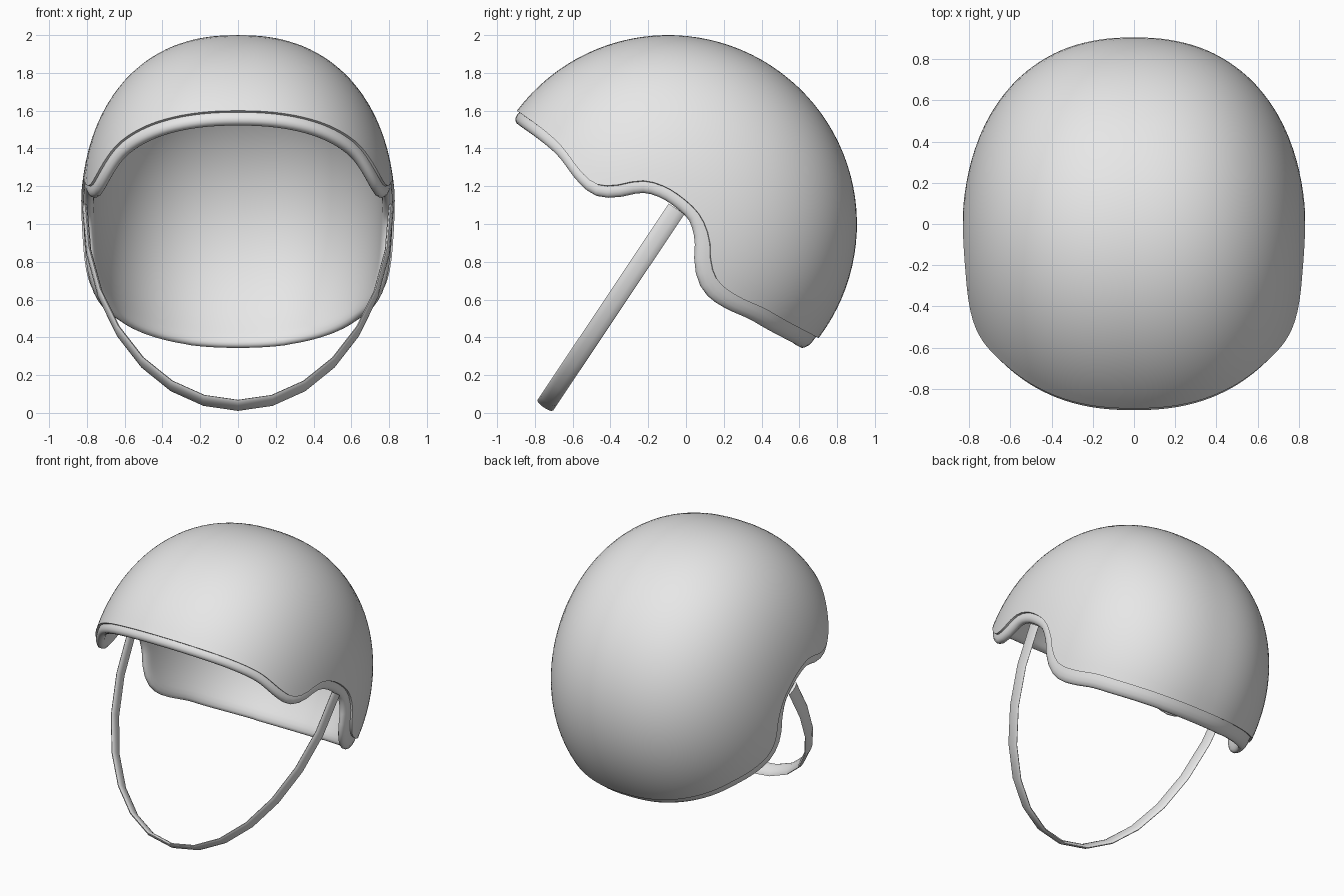
import bpy, bmesh, math
from mathutils import Vector

if "Cube" in bpy.data.objects:
    bpy.data.objects.remove(bpy.data.objects["Cube"], do_unlink=True)

grey = bpy.data.materials.new("plain_grey")
grey.use_nodes = True
grey.diffuse_color = (0.8, 0.8, 0.8, 1)
grey.node_tree.nodes["Principled BSDF"].inputs["Base Color"].default_value = (0.8, 0.8, 0.8, 1)

HALF_WIDTH, POWER = 0.835, 2.3
COLUMNS, ROWS = 128, 26
# Rim height along the helmet's own length, front (-1) to back (1)
RIM = [(-1, 0), (-.846, .003), (-.708, -.008), (-.537, -.055), (-.436, -.06),
       (-.358, -.014), (-.254, .097), (-.146, .145), (-.024, .157), (.109, .138),
       (.224, .068), (.312, -.033), (.4, -.085), (.526, -.085), (.68, -.052),
       (.806, -.036), (1, -.005)]
# Rolled liner edge: (share of the overhang, scale towards the centre)
BEAD = [(0, .985), (.3, .986), (.6, .984), (.85, .975), (.97, .964), (1, .952),
        (.96, .94), (.85, .931), (.6, .922), (.3, .919), (0, .918)]


def rim_height(u):
    """Smooth curve through the rim points."""
    u = max(-1, min(1, u))
    i = max(j for j in range(len(RIM) - 1) if RIM[j][0] <= u)

    def slope(j):
        a, b = RIM[max(j - 1, 0)], RIM[min(j + 1, len(RIM) - 1)]
        return (b[1] - a[1]) / (b[0] - a[0])
    (u0, v0), (u1, v1) = RIM[i], RIM[i + 1]
    h = u1 - u0
    t = (u - u0) / h
    return ((1 + 2 * t) * (1 - t) ** 2 * v0 + t * (1 - t) ** 2 * h * slope(i)
            + t * t * (3 - 2 * t) * v1 + t * t * (t - 1) * h * slope(i + 1))


def on_shell(d, scale=1):
    """Push a direction out to the rounded shell shape."""
    size = (abs(d.x / HALF_WIDTH) ** POWER + math.hypot(d.y, d.z) ** POWER) ** (1 / POWER)
    return d * (scale / size)


def place(p):
    """Tilt the helmet back and lift it into place."""
    return Vector((p.x, -.095 + .8 * p.y + .6 * p.z, 1 - .6 * p.y + .8 * p.z))


def finish(bm, name, angle):
    bmesh.ops.recalc_face_normals(bm, faces=bm.faces)
    mesh = bpy.data.meshes.new(name)
    bm.to_mesh(mesh)
    bm.free()
    mesh.materials.append(grey)
    obj = bpy.data.objects.new(name, mesh)
    bpy.context.collection.objects.link(obj)
    bpy.ops.object.select_all(action='DESELECT')
    obj.select_set(True)
    bpy.context.view_layer.objects.active = obj
    bpy.ops.object.shade_smooth_by_angle(angle=math.radians(angle))
    return obj


def bridge(bm, a, b):
    for i in range(len(a)):
        j = (i + 1) % len(a)
        bm.faces.new((a[i], a[j], b[j], b[i]))


# Rim points and the direction in which the liner overhangs
rim, overhang = [], []
for c in range(COLUMNS):
    t = math.tau * c / COLUMNS
    u = -math.cos(t)
    v = rim_height(u)
    x = HALF_WIDTH * max(0, 1 - math.hypot(u, v) ** POWER) ** (1 / POWER)
    rim.append(Vector((math.copysign(x, math.sin(t)), u, v)))
    grade = (rim_height(u + .01) - rim_height(u - .01)) / .02
    if abs(u) > .97:
        grade = 0
    width = .058 + .045 * max(0, min(1, (u - .1) / .35))
    overhang.append(Vector((0, grade, -1)).normalized() * width)

# Helmet: outer shell, stepped rolled edge and inner lining in one skin
bm = bmesh.new()
pole = Vector((0, 0, 1))


def dome_ring(share, scale):
    return [bm.verts.new(place(on_shell(pole.slerp(r.normalized(), share), scale))) for r in rim]


rings = [dome_ring(i / ROWS, 1) for i in range(1, ROWS + 1)]
rings += [[bm.verts.new(place(on_shell(r + o * f, k))) for r, o in zip(rim, overhang)]
          for f, k in BEAD]
rings += [dome_ring(i / ROWS, .918) for i in range(ROWS - 1, 0, -1)]
for a, b in zip(rings, rings[1:]):
    bridge(bm, a, b)
for ring, scale in ((rings[0], 1), (rings[-1], .918)):
    tip = bm.verts.new(place(on_shell(pole, scale)))
    for i in range(COLUMNS):
        bm.faces.new((tip, ring[i], ring[(i + 1) % COLUMNS]))
finish(bm, "helmet_shell", 50)

# Chin strap: flattened tube along a half ellipse in a sloping plane
bm = bmesh.new()
SEGMENTS, SIDES = 14, 10
top, bottom = Vector((0, -.05, 1.08)), Vector((0, -.745, .04))
drop = bottom - top
down = drop.normalized()
across = Vector((0, -down.z, down.y))
loops = []
for s in range(SEGMENTS + 1):
    t = math.pi * s / SEGMENTS
    centre = top + drop * math.sin(t) + Vector((.81 * math.cos(t), 0, 0))
    outward = (Vector((math.cos(t) * drop.length, 0, 0)) + down * (.81 * math.sin(t))).normalized()
    loops.append([bm.verts.new(centre + across * (.05 * math.cos(q)) + outward * (.014 * math.sin(q)))
                  for q in (math.tau * k / SIDES for k in range(SIDES))])
for a, b in zip(loops, loops[1:]):
    bridge(bm, a, b)
bm.faces.new(loops[0])
bm.faces.new(loops[-1])
finish(bm, "chin_strap", 40)
